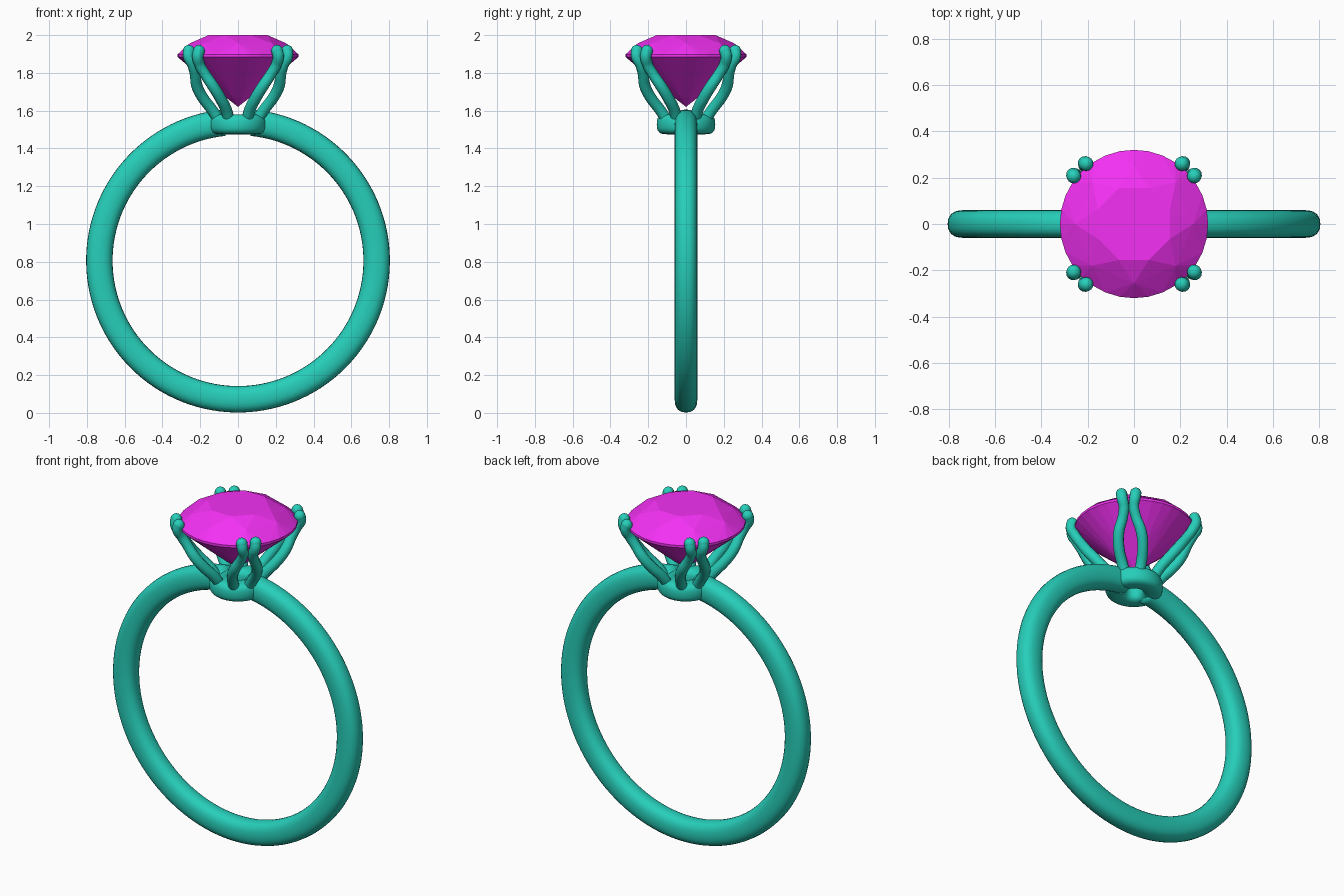
import bpy, bmesh
from math import sin, cos, pi, sqrt, copysign
from mathutils import Vector

if "Cube" in bpy.data.objects:
    bpy.data.objects.remove(bpy.data.objects["Cube"])


def material(name, rgb):
    m = bpy.data.materials.new(name)
    m.diffuse_color = (*rgb, 1)
    m.use_nodes = True
    m.node_tree.nodes["Principled BSDF"].inputs["Base Color"].default_value = m.diffuse_color
    return m


METAL = material("teal_metal", (0.02, 0.62, 0.49))
STONE = material("magenta_stone", (0.9, 0.03, 0.9))


def add_object(name, bm, mat, smooth):
    bmesh.ops.recalc_face_normals(bm, faces=bm.faces)
    for f in bm.faces:
        f.smooth = smooth
    me = bpy.data.meshes.new(name)
    bm.to_mesh(me)
    bm.free()
    me.materials.append(mat)
    ob = bpy.data.objects.new(name, me)
    bpy.context.collection.objects.link(ob)
    return ob


def section(a, b, power, n=24):
    """Superellipse cross-section with half sizes a, b."""
    f = lambda v: copysign(abs(v) ** (2 / power), v)
    return [(a * f(cos(2 * pi * i / n)), b * f(sin(2 * pi * i / n))) for i in range(n)]


def sweep(bm, sec, frame, steps, closed):
    """Skin copies of a section placed by frame(t, u, v)."""
    rings = []
    for k in range(steps):
        t = k / (steps if closed else steps - 1)
        rings.append([bm.verts.new(frame(t, u, v)) for u, v in sec])
    n = len(sec)
    for k in range(steps if closed else steps - 1):
        r, s = rings[k], rings[(k + 1) % steps]
        for i in range(n):
            j = (i + 1) % n
            bm.faces.new((r[i], r[j], s[j], s[i]))
    if not closed:
        bm.faces.new(rings[0])
        bm.faces.new(rings[-1])


# Band: nearly full hoop, its ends buried in the seat
def band_frame(t, u, v):
    gap = 0.10
    a = pi / 2 + gap + t * (2 * pi - 2 * gap)
    r = 0.734 + u
    return Vector((r * cos(a), v, 0.806 + r * sin(a)))


bm = bmesh.new()
sweep(bm, section(0.07, 0.06, 2.4), band_frame, 120, False)
add_object("band", bm, METAL, True)


# Seat: rounded collar with a small hole
def seat_frame(t, u, v):
    a = 2 * pi * t
    return Vector(((0.1 + u) * cos(a), (0.1 + u) * sin(a), 1.528 + v))


bm = bmesh.new()
sweep(bm, section(0.055, 0.053, 2.8), seat_frame, 64, True)
add_object("seat", bm, METAL, True)

# Split prongs: (distance out along diagonal, half spread, height, thickness)
PATH = [(0.10, 0.035, 1.54, 0.030), (0.138, 0.052, 1.60, 0.030),
        (0.20, 0.065, 1.67, 0.030), (0.247, 0.060, 1.73, 0.030),
        (0.288, 0.035, 1.80, 0.028), (0.315, 0.027, 1.845, 0.028),
        (0.336, 0.035, 1.89, 0.030), (0.330, 0.038, 1.917, 0.031)]
curve = bpy.data.curves.new("prongs", 'CURVE')
curve.dimensions = '3D'
curve.bevel_depth = 1.0
curve.bevel_resolution = 4
curve.resolution_u = 6
curve.materials.append(METAL)
tips = bmesh.new()
for sx in (-1, 1):
    for sy in (-1, 1):
        for side in (-1, 1):
            sp = curve.splines.new('BEZIER')
            sp.bezier_points.add(len(PATH) - 1)
            for p, (r, s, z, w) in zip(sp.bezier_points, PATH):
                s *= side
                p.co = (sx * (r + s) / sqrt(2), sy * (r - s) / sqrt(2), z)
                p.radius = w
                p.handle_left_type = p.handle_right_type = 'AUTO'
            # rounded claw end
            ball = bmesh.ops.create_uvsphere(tips, u_segments=16, v_segments=10, radius=w)
            bmesh.ops.translate(tips, verts=ball["verts"], vec=p.co)
prongs = bpy.data.objects.new("prongs", curve)
bpy.context.collection.objects.link(prongs)
add_object("prong_tips", tips, METAL, True)

# Round brilliant stone: hull of table, crown, girdle and pavilion rings
bm = bmesh.new()
for count, radius, z, turn in ((8, 0.168, 2.0, pi / 8), (8, 0.255, 1.957, 0),
                               (32, 0.32, 1.898, 0), (32, 0.32, 1.884, 0),
                               (8, 0.07, 1.671, pi / 8), (1, 0, 1.62, 0)):
    for i in range(count):
        a = 2 * pi * i / count + turn
        bm.verts.new((radius * cos(a), radius * sin(a), z))
bmesh.ops.convex_hull(bm, input=bm.verts[:])
bmesh.ops.dissolve_limit(bm, angle_limit=0.01, verts=bm.verts[:], edges=bm.edges[:])
add_object("gemstone", bm, STONE, False)
